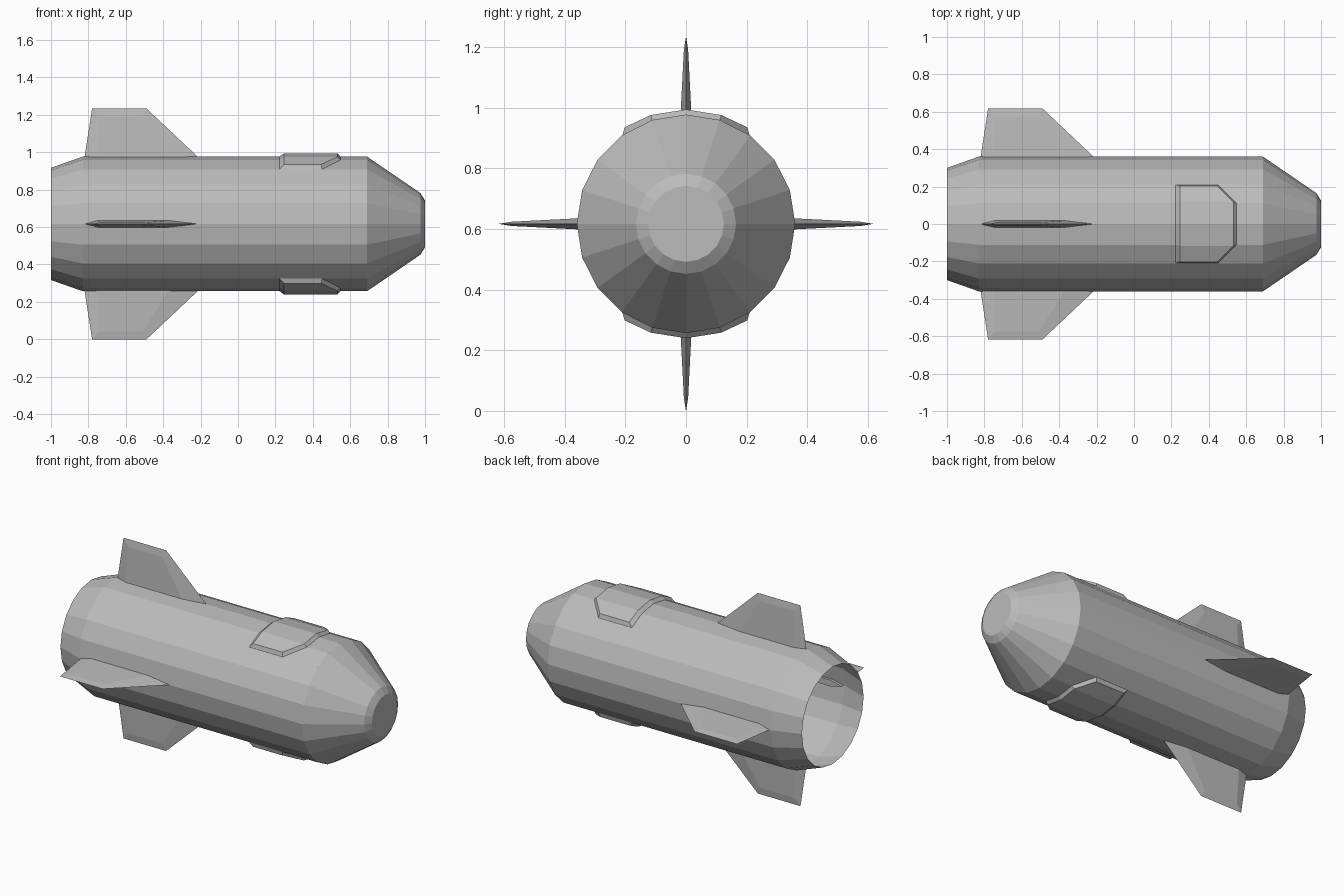
import bpy, bmesh
from math import sin, cos, pi, radians
from mathutils import Matrix

if "Cube" in bpy.data.objects:
    bpy.data.objects.remove(bpy.data.objects["Cube"], do_unlink=True)

AXIS_Z = 0.617
SIDES = 20
RADIUS = 0.36

grey = bpy.data.materials.new("hull grey")
grey.use_nodes = True
colour = (0.5, 0.5, 0.5, 1)
grey.diffuse_color = colour
grey.node_tree.nodes["Principled BSDF"].inputs["Base Color"].default_value = colour


def finish(name, bm, turn=0):
    """Turn a part about the long axis, lift it and add it to the scene."""
    bmesh.ops.recalc_face_normals(bm, faces=bm.faces)
    bm.transform(Matrix.Translation((0, 0, AXIS_Z)) @ Matrix.Rotation(turn, 4, 'X'))
    mesh = bpy.data.meshes.new(name)
    bm.to_mesh(mesh)
    bm.free()
    mesh.materials.append(grey)
    obj = bpy.data.objects.new(name, mesh)
    bpy.context.collection.objects.link(obj)


def bridge(bm, a, b, closed=True):
    count = len(a)
    for i in range(count if closed else count - 1):
        j = (i + 1) % count
        bm.faces.new((a[i], a[j], b[j], b[i]))


# Hull: open tail, straight tube, tapered nose with a flat tip
def make_hull():
    bm = bmesh.new()
    profile = [(-1, 0.30), (-0.83, RADIUS), (0.69, RADIUS), (0.975, 0.165), (1, 0.125)]
    rings = []
    for x, r in profile:
        rings.append([bm.verts.new((x, r * cos(2 * pi * i / SIDES), r * sin(2 * pi * i / SIDES)))
                      for i in range(SIDES)])
    for a, b in zip(rings, rings[1:]):
        bridge(bm, a, b)
    bm.faces.new(rings[-1])
    finish("hull", bm)


# Fin: sharp outline with a thicker, tapering core on both sides
def make_fin(name, turn):
    bm = bmesh.new()
    outline = [(-0.823, 0.34), (-0.78, 0.618), (-0.49, 0.618), (-0.195, 0.34)]
    core = [(-0.75, 0.34, 0.019), (-0.745, 0.575, 0.007),
            (-0.51, 0.575, 0.007), (-0.36, 0.34, 0.019)]
    edge = [bm.verts.new((x, 0, r)) for x, r in outline]
    for side in (-1, 1):
        inner = [bm.verts.new((x, side * t, r)) for x, r, t in core]
        bridge(bm, edge, inner)
        bm.faces.new(inner)
    finish(name, bm, turn)


# Hatch: raised panel wrapped over four hull facets, front corners cut
def make_hatch(name, turn):
    bm = bmesh.new()

    def grid(radius, edge_angle, back, front, cut_front):
        rows = []
        for angle in (-edge_angle, -18, 0, 18, edge_angle):
            a = radians(angle)
            end = cut_front if abs(angle) > 18 else front
            rows.append([bm.verts.new((x, radius * sin(a), radius * cos(a)))
                         for x in (back, end)])
        return rows

    base = grid(RADIUS - 0.002, 36, 0.22, 0.55, 0.45)
    top = grid(RADIUS + 0.017, 32.5, 0.245, 0.532, 0.445)
    for a, b in zip(top, top[1:]):
        bm.faces.new((a[0], a[1], b[1], b[0]))

    def loop(rows):
        return [r[0] for r in rows] + [r[1] for r in reversed(rows)]

    bridge(bm, loop(base), loop(top))
    finish(name, bm, turn)


make_hull()
for i, place in enumerate(("top", "front", "bottom", "back")):
    make_fin(place + "_fin", i * pi / 2)
make_hatch("top_hatch", 0)
make_hatch("bottom_hatch", pi)
